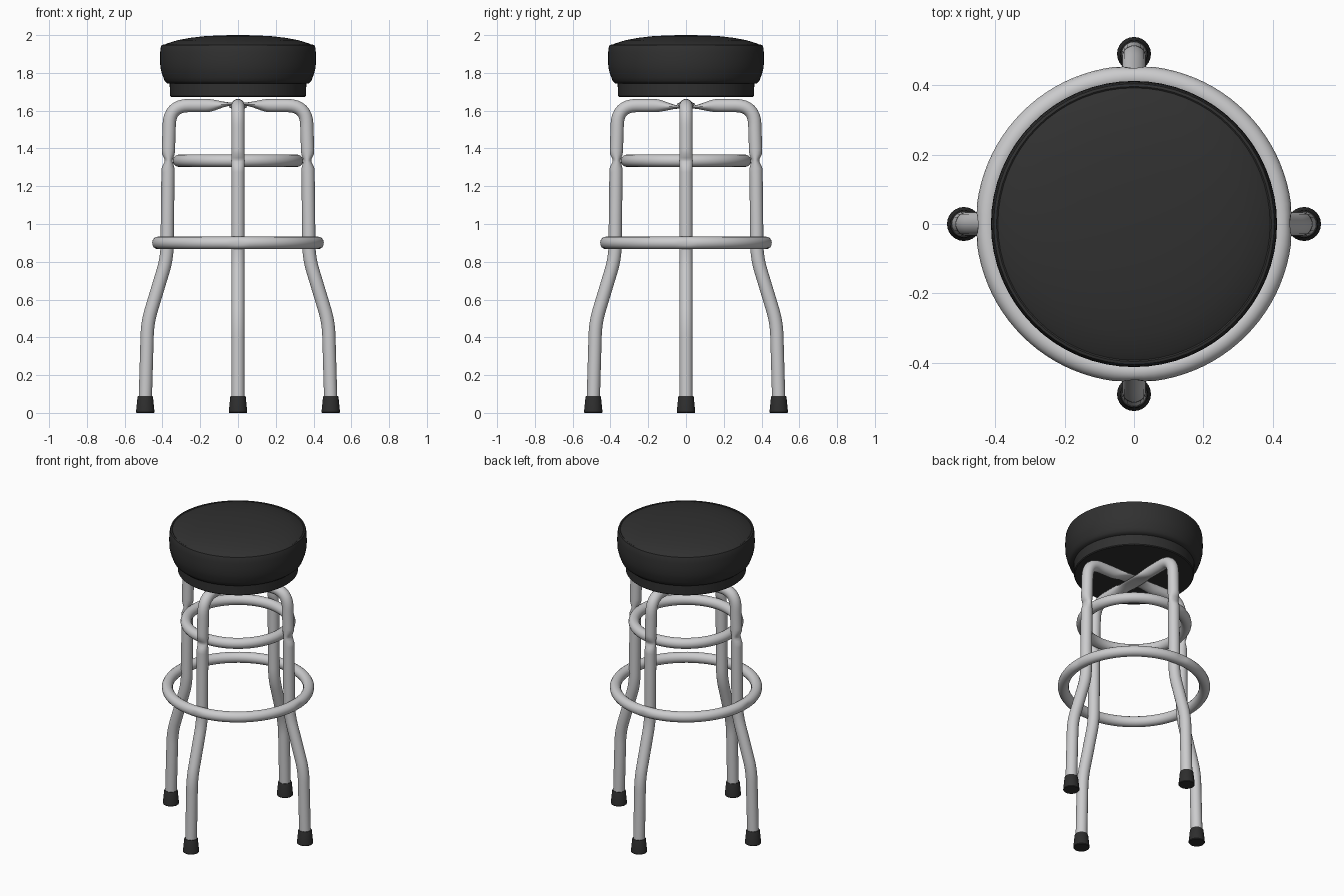
import bpy, bmesh, math
from mathutils import Vector

cube = bpy.data.objects.get("Cube")
if cube:
    bpy.data.objects.remove(cube, do_unlink=True)


def material(name, color, metallic=0.0, roughness=0.5):
    m = bpy.data.materials.new(name)
    m.use_nodes = True
    m.diffuse_color = (*color, 1)
    node = m.node_tree.nodes["Principled BSDF"]
    node.inputs["Base Color"].default_value = (*color, 1)
    node.inputs["Metallic"].default_value = metallic
    node.inputs["Roughness"].default_value = roughness
    return m


METAL = material("light grey metal", (0.6, 0.6, 0.61))
BLACK = material("black vinyl", (0.03, 0.03, 0.03))
RUBBER = material("black rubber", (0.027, 0.027, 0.027))


def finish(name, bm, mat, angle=40):
    bmesh.ops.recalc_face_normals(bm, faces=bm.faces)
    mesh = bpy.data.meshes.new(name)
    bm.to_mesh(mesh)
    bm.free()
    mesh.materials.append(mat)
    obj = bpy.data.objects.new(name, mesh)
    bpy.context.collection.objects.link(obj)
    bpy.ops.object.select_all(action='DESELECT')
    obj.select_set(True)
    bpy.context.view_layer.objects.active = obj
    bpy.ops.object.shade_smooth_by_angle(angle=math.radians(angle))
    return obj


def skin(bm, loops, closed=False):
    """Bridge equal loops of coordinates; cap both ends unless closed."""
    rings = [[bm.verts.new(c) for c in loop] for loop in loops]
    pairs = list(zip(rings, rings[1:]))
    if closed:
        pairs.append((rings[-1], rings[0]))
    else:
        bm.faces.new(rings[0])
        bm.faces.new(rings[-1])
    for a, b in pairs:
        for i in range(len(a)):
            j = (i + 1) % len(a)
            bm.faces.new((a[i], a[j], b[j], b[i]))


def circle(r, z, n, x=0, y=0):
    return [(x + r * math.cos(2 * math.pi * i / n),
             y + r * math.sin(2 * math.pi * i / n), z) for i in range(n)]


def lathe(name, profile, mat, n=64, x=0, y=0):
    bm = bmesh.new()
    skin(bm, [circle(r, z, n, x, y) for r, z in profile])
    return finish(name, bm, mat)


def smooth(t):
    t = max(0.0, min(1.0, t))
    return t * t * (3 - 2 * t)


def rounded_path(corners, step=0.018):
    """Dense path through (x, z, trim) corners, each corner rounded."""
    pts = [Vector(c[:2]) for c in corners]
    path = [pts[0]]

    def line_to(q):
        p = path[-1]
        k = max(1, int((q - p).length / step))
        path.extend(p.lerp(q, i / k) for i in range(1, k + 1))

    for i in range(1, len(pts) - 1):
        trim = corners[i][2]
        a = pts[i] + (pts[i - 1] - pts[i]).normalized() * trim
        b = pts[i] + (pts[i + 1] - pts[i]).normalized() * trim
        line_to(a)
        for j in range(1, 9):
            t = j / 8
            path.append(a.lerp(pts[i], t).lerp(pts[i].lerp(b, t), t))
    line_to(pts[-1])
    return path


# Leg tubes: two bent hoops, pressed flat where they cross
TUBE = 0.035
UPPER_Z, LOWER_Z = 1.335, 0.9
side = [(0.492, 0.03, 0), (0.479, 0.48, 0.07), (0.376, 0.82, 0.07),
        (0.37, 1.34, 0.01), (0.361, 1.627, 0.1)]
corners = side + [(-x, z, t) for x, z, t in reversed(side)]


def leg_hoop(name, turn, lift):
    path = rounded_path(corners)
    loops = []
    for i, p in enumerate(path):
        tangent = (path[min(i + 1, len(path) - 1)] - path[max(i - 1, 0)]).normalized()
        normal = Vector((-tangent.y, tangent.x))
        thick, wide, centre = TUBE, TUBE, p.copy()
        if p.y > 1.5:
            flat = 1 - smooth((abs(p.x) - 0.03) / 0.14)
            thick -= 0.027 * flat
            wide += 0.014 * flat
            centre.y += lift * flat
        crimp = 1 - smooth(abs(p.y - UPPER_Z) / 0.045)
        thick -= 0.014 * crimp
        centre.x -= math.copysign(0.003, p.x) * crimp
        loop = []
        for k in range(20):
            a = 2 * math.pi * k / 20
            q = centre + normal * thick * math.cos(a)
            s = wide * math.sin(a)
            loop.append((q.x, s, q.y) if turn == 0 else (-s, q.x, q.y))
        loops.append(loop)
    bm = bmesh.new()
    skin(bm, loops)
    finish(name, bm, METAL)


leg_hoop("leg_hoop_side", 0, 0.008)
leg_hoop("leg_hoop_front_back", 1, -0.008)


# Brace rings: the lower one has a small dimple at each leg
def brace_ring(name, major, minor, z, dimple=0.0):
    loops = []
    for i in range(96):
        a = 2 * math.pi * i / 96
        off = abs((a + math.pi / 4) % (math.pi / 2) - math.pi / 4) * major
        dent = dimple * (1 - smooth(off / 0.04))
        loop = []
        for k in range(16):
            b = 2 * math.pi * k / 16
            r = major + minor * math.cos(b) - dent * max(0, math.cos(b)) ** 6
            loop.append((r * math.cos(a), r * math.sin(a), z + minor * math.sin(b)))
        loops.append(loop)
    bm = bmesh.new()
    skin(bm, loops, closed=True)
    finish(name, bm, METAL)


brace_ring("upper_ring", 0.312, 0.033, UPPER_Z)
brace_ring("lower_ring", 0.424, 0.033, LOWER_Z, 0.008)

# Rubber feet
for label, x, y in (("left", 1, 0), ("right", -1, 0), ("front", 0, -1), ("back", 0, 1)):
    lathe(label + "_foot", [(0.046, 0.0), (0.049, 0.004), (0.041, 0.084), (0.038, 0.09)],
          RUBBER, 24, 0.491 * x, 0.491 * y)

# Padded seat: domed top, piped edge, bulging side tucked in at the bottom
lathe("seat_cushion", [(0.34, 1.742), (0.375, 1.745), (0.388, 1.757), (0.395, 1.775),
                       (0.404, 1.8), (0.411, 1.83), (0.413, 1.87), (0.412, 1.91),
                       (0.409, 1.935), (0.405, 1.947), (0.397, 1.949), (0.393, 1.946),
                       (0.375, 1.956), (0.32, 1.973), (0.25, 1.986), (0.17, 1.995),
                       (0.08, 1.999), (0.01, 2.0)], BLACK)
lathe("seat_base", [(0.355, 1.673), (0.36, 1.678), (0.362, 1.75)], BLACK)
